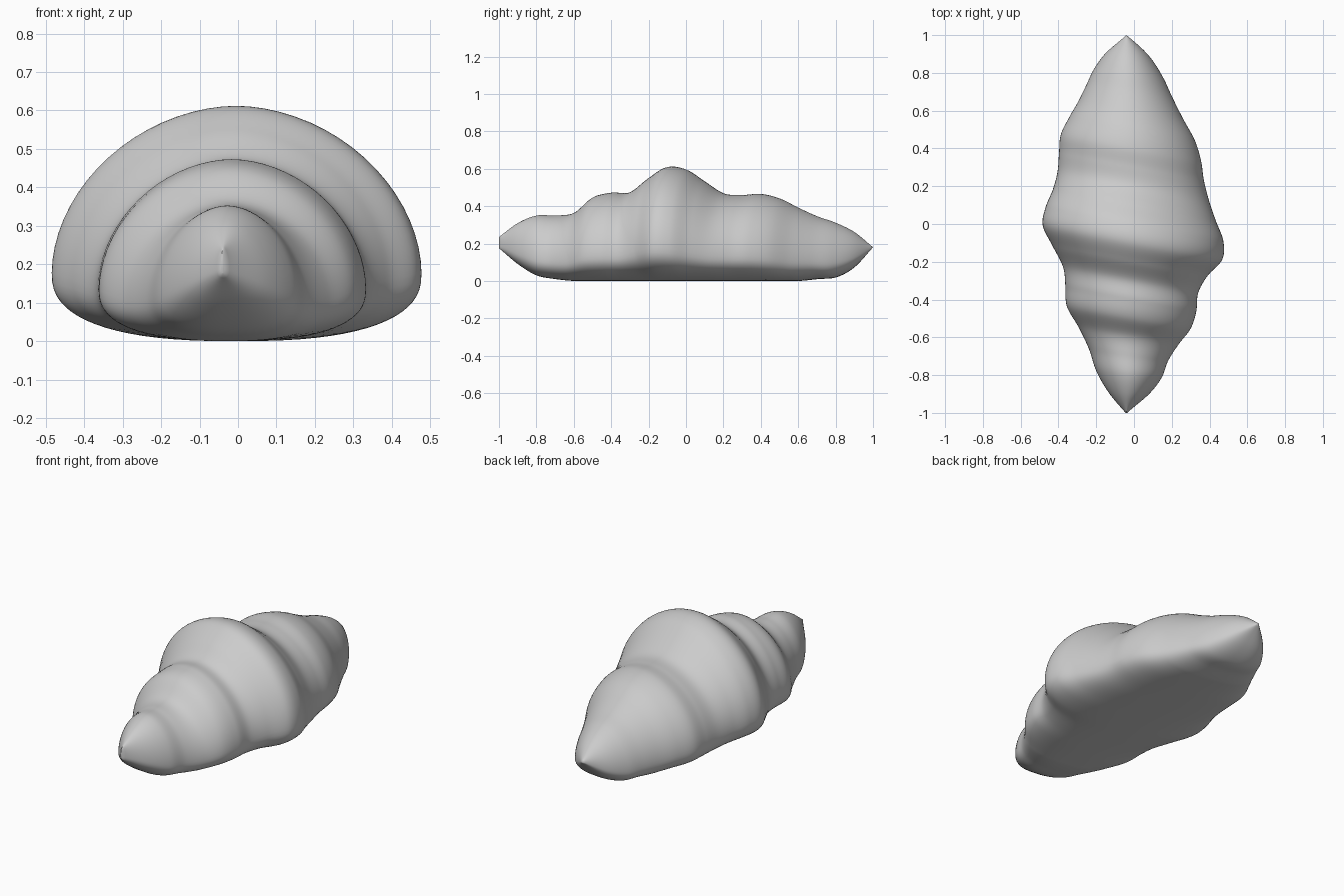
import bpy
import bmesh
import math

if "Cube" in bpy.data.objects:
    bpy.data.objects.remove(bpy.data.objects["Cube"], do_unlink=True)

# Outline of the shell at even steps from the front tip to the back tip
LEFT_EDGE = [-.044, -.135, -.2, -.237, -.29, -.355, -.363, -.375, -.43, -.483, -.468,
             -.43, -.405, -.397, -.388, -.345, -.295, -.252, -.21, -.145, -.04]
RIGHT_EDGE = [-.036, .075, .145, .18, .235, .3, .33, .34, .39, .467, .473,
              .433, .397, .37, .355, .322, .26, .203, .15, .075, -.04]
TOP_EDGE = [.235, .31, .35, .35, .365, .447, .472, .475, .55, .609, .595,
            .53, .468, .46, .465, .44, .39, .345, .31, .26, .18]
BOTTOM_EDGE = [.175, .09, .03, .01] + [0] * 13 + [.01, .02, .075, .18]

STATIONS = 160
RING = 72
SKEW = 0.19
UPPER_POWER = 1.88
LOWER_POWER = 2.5


def sample(values, t):
    """Smooth curve through evenly spaced values, t from 0 to 1."""
    last = len(values) - 1
    padded = [2 * values[0] - values[1]] + values + [2 * values[last] - values[last - 1]]
    i = min(int(t * last), last - 1)
    f = t * last - i
    a, b, c, d = padded[i:i + 4]
    return b + f / 2 * (c - a + f * (2 * a - 5 * b + 4 * c - d + f * (3 * (b - c) + d - a)))


def signed_power(value, power):
    return math.copysign(abs(value) ** power, value)


def section(t):
    """Domed, flat-based cross-section, swept forward on the left side."""
    y = 2 * t - 1
    left, right = sample(LEFT_EDGE, t), sample(RIGHT_EDGE, t)
    top, bottom = sample(TOP_EDGE, t), max(0, sample(BOTTOM_EDGE, t))
    centre, half = (left + right) / 2, (right - left) / 2
    waist = bottom + 0.29 * (top - bottom)
    skew = SKEW * (1 - y ** 4)
    points = []
    for k in range(RING):
        angle = math.tau * k / RING
        c, s = math.cos(angle), math.sin(angle)
        power = 2 / (UPPER_POWER if s >= 0 else LOWER_POWER)
        x = centre + half * signed_power(c, power)
        height = top - waist if s >= 0 else waist - bottom
        points.append((x, y - skew * x, waist + height * signed_power(s, power)))
    return points


# Ridged shell body, lofted from tip to tip
bm = bmesh.new()
rings = [[bm.verts.new(p) for p in section(i / STATIONS)] for i in range(STATIONS + 1)]
for ring, following in zip(rings, rings[1:]):
    for k in range(RING):
        n = (k + 1) % RING
        bm.faces.new((ring[k], ring[n], following[n], following[k]))
bm.faces.new(rings[0])
bmesh.ops.remove_doubles(bm, verts=bm.verts, dist=0.0001)
bmesh.ops.recalc_face_normals(bm, faces=bm.faces)
mesh = bpy.data.meshes.new("shell_body")
bm.to_mesh(mesh)
bm.free()
shell = bpy.data.objects.new("shell_body", mesh)
bpy.context.collection.objects.link(shell)

# Plain pale grey surface
grey = bpy.data.materials.new("pale_grey")
grey.use_nodes = True
colour = (0.6, 0.6, 0.6, 1)
grey.diffuse_color = colour
grey.node_tree.nodes["Principled BSDF"].inputs["Base Color"].default_value = colour
mesh.materials.append(grey)

bpy.context.view_layer.objects.active = shell
shell.select_set(True)
bpy.ops.object.shade_smooth_by_angle(angle=math.radians(60))
